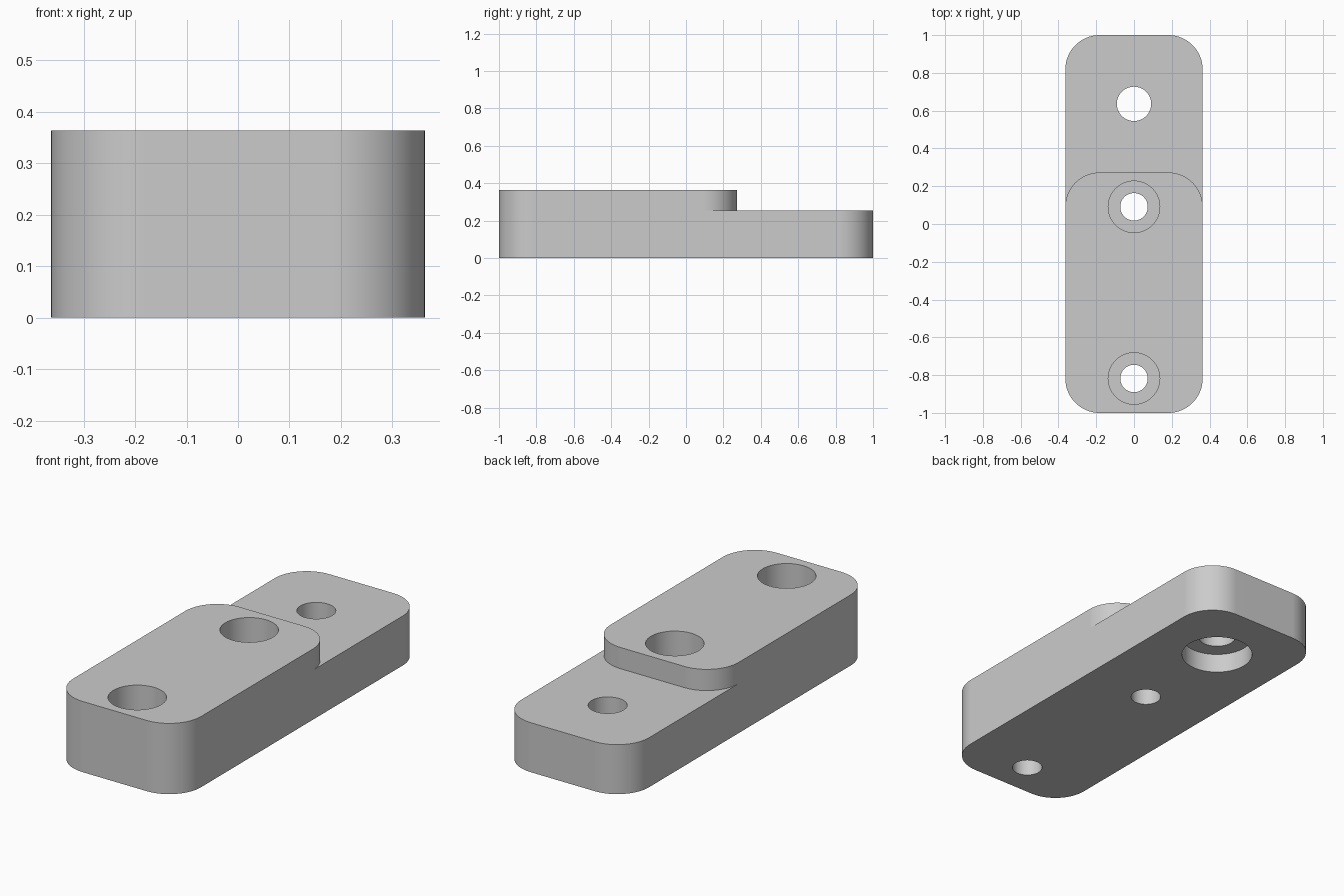
import bpy, bmesh, math

if "Cube" in bpy.data.objects:
    bpy.data.objects.remove(bpy.data.objects["Cube"], do_unlink=True)

W, L, H = 0.3636, 1.0, 0.3636      # half width, half length, height
STEP_Z, STEP_Y = 0.2545, 0.2727    # lower shelf height, end of raised block
R = 0.1818                         # corner radius

grey = bpy.data.materials.new("plain grey")
grey.use_nodes = True
grey.diffuse_color = (0.6, 0.6, 0.6, 1)
grey.node_tree.nodes["Principled BSDF"].inputs["Base Color"].default_value = (0.6, 0.6, 0.6, 1)


def arc(cx, cy, r, start, end, n=16):
    angles = [math.radians(start + (end - start) * i / n) for i in range(n + 1)]
    return [(cx + r * math.cos(a), cy + r * math.sin(a)) for a in angles]


def prism(name, outline, z0, z1):
    bm = bmesh.new()
    base = bm.faces.new([bm.verts.new((x, y, z0)) for x, y in outline])
    top = bmesh.ops.extrude_face_region(bm, geom=[base])["geom"]
    bmesh.ops.translate(bm, vec=(0, 0, z1 - z0),
                        verts=[v for v in top if isinstance(v, bmesh.types.BMVert)])
    bmesh.ops.recalc_face_normals(bm, faces=bm.faces)
    mesh = bpy.data.meshes.new(name)
    bm.to_mesh(mesh)
    bm.free()
    ob = bpy.data.objects.new(name, mesh)
    bpy.context.collection.objects.link(ob)
    return ob


def cut(target, outline, z0, z1):
    cutter = prism("cutter", outline, z0, z1)
    cutter.hide_render = True
    mod = target.modifiers.new("cut", 'BOOLEAN')
    mod.operation, mod.solver, mod.object = 'DIFFERENCE', 'EXACT', cutter
    bpy.ops.object.modifier_apply(modifier=mod.name)
    bpy.data.objects.remove(cutter, do_unlink=True)


def bore(target, y, r, z0, z1):
    cut(target, arc(0, y, r, 0, 360, 64)[:-1], z0, z1)


# Rounded block
outline = (arc(W - R, L - R, R, 0, 90) + arc(R - W, L - R, R, 90, 180)
           + arc(R - W, R - L, R, 180, 270) + arc(W - R, R - L, R, 270, 360))
body = prism("stepped_block", outline, 0, H)
body.data.materials.append(grey)
bpy.context.view_layer.objects.active = body
body.select_set(True)

# Lower shelf, leaving a rounded end on the raised part
y0 = STEP_Y - R
shelf = ([(0.5, y0)] + [(0.5, 1.2), (-0.5, 1.2), (-0.5, y0)]
         + arc(R - W, y0, R, 180, 90) + arc(W - R, y0, R, 90, 0))
cut(body, shelf, STEP_Z, 0.5)

# Two screw holes sunk from the top
for y in (0.091, -0.818):
    bore(body, y, 0.0727, -0.1, 0.5)
    bore(body, y, 0.1364, H - 0.18, 0.5)

# Shelf hole with a wide recess underneath
bore(body, 0.636, 0.0909, -0.1, 0.5)
bore(body, 0.636, 0.1727, -0.1, 0.1)

# Smooth curved walls, crisp rims and flat faces
bpy.ops.object.shade_smooth_by_angle(angle=math.radians(30))
weighted = body.modifiers.new("flat faces", 'WEIGHTED_NORMAL')
weighted.keep_sharp = True
